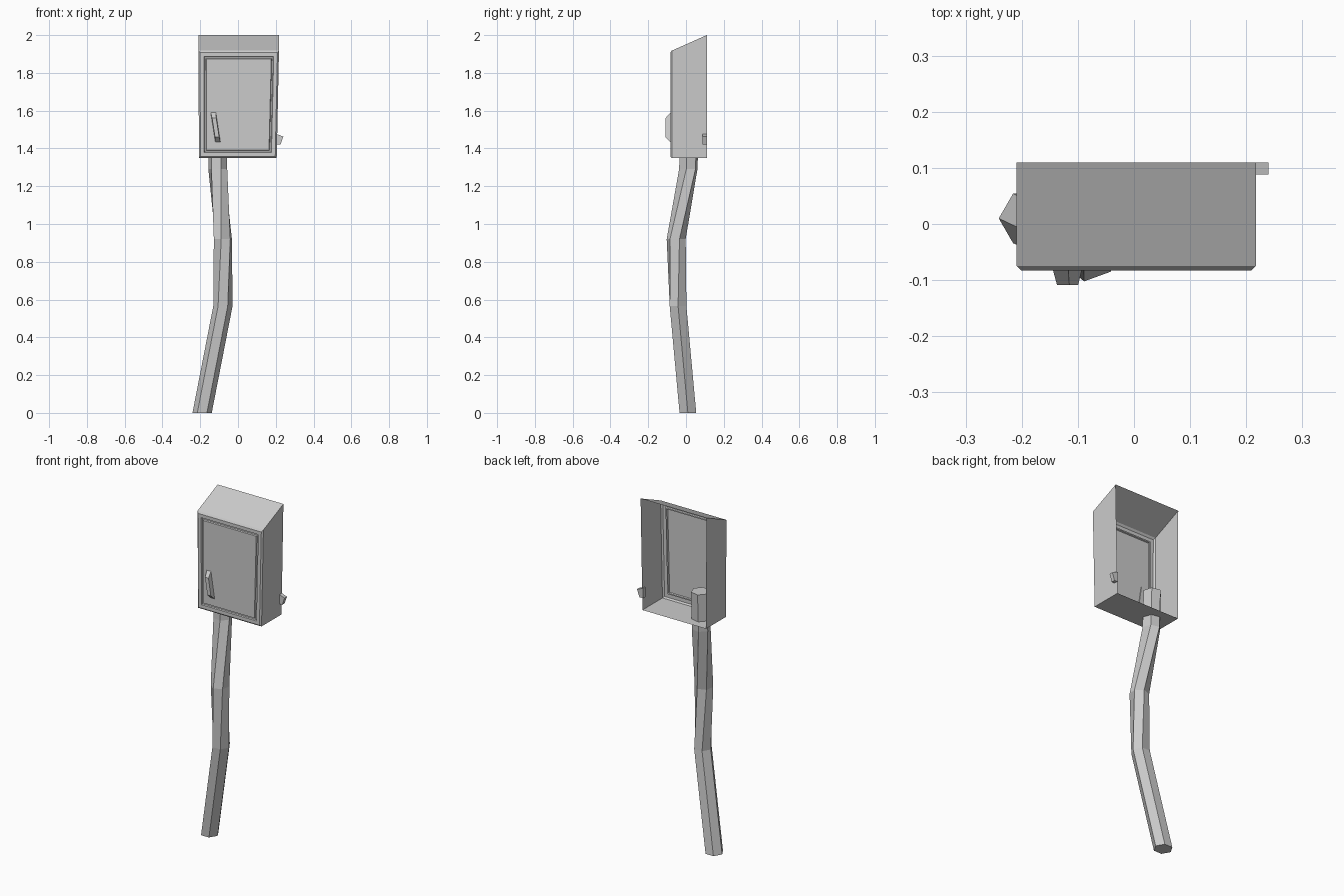
import bpy, bmesh
from math import cos, sin, pi, radians

if "Cube" in bpy.data.objects:
    bpy.data.objects.remove(bpy.data.objects["Cube"])


def loft(name, rings, cap_start=False, cap_end=True):
    """Join equal-sized point rings into one flat-shaded mesh."""
    bm = bmesh.new()
    loops = [[bm.verts.new(p) for p in ring] for ring in rings]
    n = len(loops[0])
    for a, b in zip(loops, loops[1:]):
        for i in range(n):
            j = (i + 1) % n
            bm.faces.new((a[i], a[j], b[j], b[i]))
    if cap_start:
        bm.faces.new(loops[0][::-1])
    if cap_end:
        bm.faces.new(loops[-1])
    bm.normal_update()
    mesh = bpy.data.meshes.new(name)
    bm.to_mesh(mesh)
    bm.free()
    obj = bpy.data.objects.new(name, mesh)
    bpy.context.collection.objects.link(obj)
    return obj


def panel_ring(inset, y, top=1.915):
    """Slightly skewed rectangle of the cabinet at a given depth."""
    m = inset
    return [(-0.207 + m, y, 1.35 + m), (0.205 - m, y, 1.35 + m),
            (0.217 - m, y, top - m), (-0.209 + m, y, top - m)]


# Open-backed cabinet: sloped roof, bevelled front frame, grooved door
loft("cabinet", [
    panel_ring(0, 0.11, 2.0),
    panel_ring(0, -0.075, 1.918),
    panel_ring(0.008, -0.083),
    panel_ring(0.028, -0.083),
    panel_ring(0.031, -0.076),
    panel_ring(0.038, -0.076),
    panel_ring(0.041, -0.083),
])

# Crooked six-sided post running up through the cabinet floor
path = [(-0.19, 0.01, 0.0, 0), (-0.08, -0.042, 0.565, 0),
        (-0.08, -0.052, 0.92, 20), (-0.107, 0.012, 1.29, 48),
        (-0.107, 0.02, 1.51, 48)]
loft("post", [
    [(x + 0.051 * cos(i * pi / 3 + radians(t)),
      y + 0.051 * sin(i * pi / 3 + radians(t)), z) for i in range(6)]
    for x, y, z, t in path], cap_start=True)


# Door handle: tilted bar with sloped ends
def handle_ring(y, z_low, z_high, w):
    def mid(z):
        return -0.106 - (z - 1.43) * 0.155
    return [(mid(z_low) - w, y, z_low), (mid(z_low) + w, y, z_low),
            (mid(z_high) + w, y, z_high), (mid(z_high) - w, y, z_high)]


loft("handle", [handle_ring(-0.078, 1.43, 1.595, 0.014),
                handle_ring(-0.109, 1.46, 1.56, 0.011)], cap_start=True)

# Small side latch at the back right edge
latch = [(0.2, 1.42), (0.225, 1.42), (0.24, 1.463), (0.2, 1.478)]
loft("side_latch", [[(x, y, z) for x, z in latch] for y in (0.11, 0.088)],
     cap_start=True)
